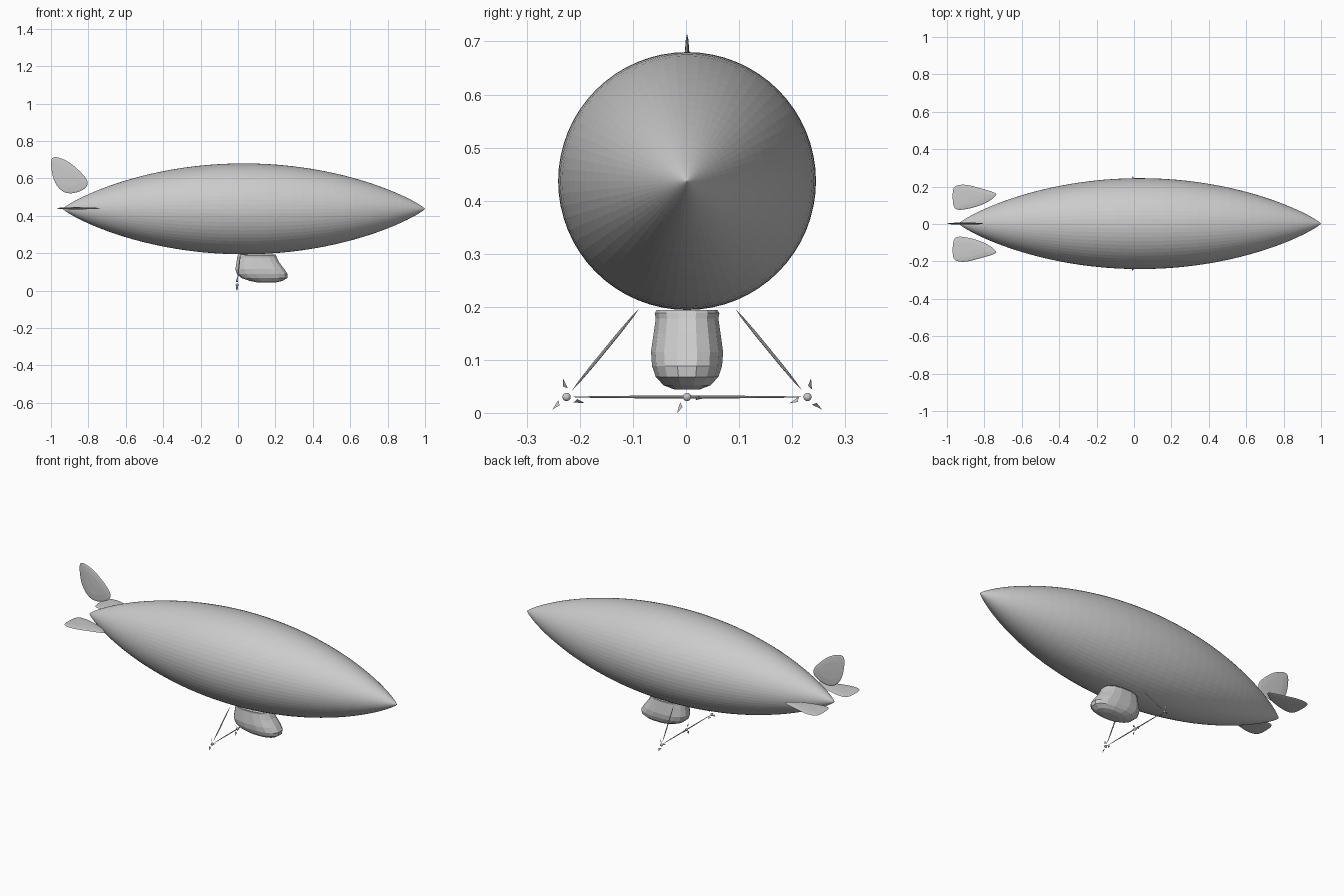
import bpy, bmesh
from math import sin, cos, pi, radians, copysign
from mathutils import Vector, Matrix

if "Cube" in bpy.data.objects:
    bpy.data.objects.remove(bpy.data.objects["Cube"], do_unlink=True)

grey = bpy.data.materials.new("pale grey")
grey.use_nodes = True
colour = (0.6, 0.6, 0.6, 1)
grey.diffuse_color = colour
grey.node_tree.nodes["Principled BSDF"].inputs["Base Color"].default_value = colour

MID_Y, AXIS_Z = 0.002, 0.437


def finish(bm, name):
    bmesh.ops.recalc_face_normals(bm, faces=bm.faces)
    mesh = bpy.data.meshes.new(name)
    bm.to_mesh(mesh)
    bm.free()
    mesh.materials.append(grey)
    ob = bpy.data.objects.new(name, mesh)
    bpy.context.collection.objects.link(ob)
    return ob


def loft(bm, rings):
    """Skin a list of closed rings; a one-point ring makes a tip."""
    loops = [[bm.verts.new(p) for p in ring] for ring in rings]
    for a, b in zip(loops, loops[1:]):
        n = max(len(a), len(b))
        for i in range(n):
            j = (i + 1) % n
            if len(a) == 1:
                bm.faces.new((a[0], b[i], b[j]))
            elif len(b) == 1:
                bm.faces.new((a[i], a[j], b[0]))
            else:
                bm.faces.new((a[i], a[j], b[j], b[i]))
    for end in (loops[0], loops[-1]):
        if len(end) > 2:
            bm.faces.new(end)


def rod(name, a, b, radius):
    """Thin spindle tapering to both ends."""
    a, b = Vector(a), Vector(b)
    turn = (b - a).to_track_quat('Z', 'Y')
    rings = [[a]]
    for t, s in ((0.1, 0.6), (0.3, 1), (0.7, 1), (0.9, 0.6)):
        rings.append([a.lerp(b, t) + turn @ Vector((cos(k * pi / 4), sin(k * pi / 4), 0)) * radius * s
                      for k in range(8)])
    rings.append([b])
    bm = bmesh.new()
    loft(bm, rings)
    return finish(bm, name)


# Hull: blunt-ended spindle along x
STEPS, SIDES = 48, 64
hull = [[(-0.937, MID_Y, AXIS_Z)]]
for s in range(1, STEPS):
    u = -cos(pi * s / STEPS)
    r = 0.243 * (1 - u * u) ** 0.85
    hull.append([(0.0315 + 0.9685 * u, MID_Y + r * cos(2 * pi * k / SIDES),
                  AXIS_Z + r * sin(2 * pi * k / SIDES)) for k in range(SIDES)])
hull.append([(1.0, MID_Y, AXIS_Z)])
bm = bmesh.new()
loft(bm, hull)
finish(bm, "hull")


# Tail fins: leaf outlines swollen to a thin lens
def fin(name, outline, place):
    pts = [Vector(p) for p in outline]
    for _ in range(2):
        pts = [p.lerp(q, t) for p, q in zip(pts, pts[1:] + pts[:1]) for t in (0.25, 0.75)]
    centre = sum(pts, Vector((0, 0))) / len(pts)
    rings = []
    for size, h in ((0, -1), (0.6, -0.8), (0.9, -0.4), (1, 0), (0.9, 0.4), (0.6, 0.8), (0, 1)):
        ring = [centre.lerp(p, size) for p in pts] if size else [centre]
        rings.append([place(p.x, p.y, 0.006 * h) for p in ring])
    bm = bmesh.new()
    loft(bm, rings)
    finish(bm, name)


upright = [(-0.99, 0.722), (-1.003, 0.68), (-0.985, 0.58), (-0.935, 0.523), (-0.875, 0.518),
           (-0.808, 0.548), (-0.802, 0.59), (-0.848, 0.642), (-0.912, 0.695)]
level = [(-0.971, 0.17), (-0.96, 0.205), (-0.904, 0.213), (-0.824, 0.192), (-0.74, 0.168),
         (-0.734, 0.153), (-0.78, 0.117), (-0.85, 0.089), (-0.935, 0.072), (-0.967, 0.088)]
fin("top_fin", upright, lambda a, b, h: (a, MID_Y + h, b))
for name, side in (("left_fin", 1), ("right_fin", -1)):
    fin(name, level, lambda a, b, h: (a, MID_Y + 0.002 + side * (b - 0.004), AXIS_Z + 0.003 + h))


# Gondola: rounded cabin, each ring is height, rear x, front x, half width
def soft(v):
    return copysign(abs(v) ** 0.8, v)


sections = [(0.194, 0.0, 0.2, 0.058), (0.188, -0.003, 0.205, 0.062), (0.178, -0.006, 0.208, 0.06),
            (0.15, -0.01, 0.223, 0.064), (0.115, -0.016, 0.25, 0.069), (0.088, -0.008, 0.268, 0.067),
            (0.068, 0.015, 0.266, 0.06), (0.052, 0.06, 0.24, 0.045), (0.044, 0.1, 0.205, 0.024)]
cabin = []
for z, x0, x1, w in sections:
    cabin.append([((x0 + x1) / 2 + (x1 - x0) / 2 * soft(cos(pi * (k + 0.5) / 8)),
                   MID_Y + w * soft(sin(pi * (k + 0.5) / 8)), z) for k in range(16)])
bm = bmesh.new()
loft(bm, cabin)
finish(bm, "gondola")

# Engine frame: cross bar and two slanting struts
ENGINE_X, ENGINE_Z = -0.005, 0.03
rod("cross_bar", (ENGINE_X, MID_Y - 0.227, ENGINE_Z), (ENGINE_X, MID_Y + 0.227, ENGINE_Z), 0.0025)
for name, side in (("left_strut", 1), ("right_strut", -1)):
    rod(name, (ENGINE_X, MID_Y + side * 0.217, 0.042), (0.013, MID_Y + side * 0.09, 0.197), 0.003)

# Engines: a round hub with three detached skewed blades
for name, y, start in (("right", -0.227, 95), ("middle", 0, 112), ("left", 0.227, 73)):
    hub = Vector((ENGINE_X, MID_Y + y, ENGINE_Z))
    bm = bmesh.new()
    bmesh.ops.create_uvsphere(bm, u_segments=16, v_segments=10, radius=0.0078,
                              matrix=Matrix.Translation(hub))
    finish(bm, name + "_engine_hub")
    bm = bmesh.new()
    for k in range(3):
        turn = Matrix.Rotation(radians(start + 120 * k), 3, 'X')
        blade = [(-0.006, 0.016, -0.004), (0.004, 0.02, 0.005), (-0.002, 0.036, 0.004)]
        front, back = [[bm.verts.new(hub + turn @ (Vector(p) + Vector((d, 0, 0)))) for p in blade]
                       for d in (0.0006, -0.0006)]
        bm.faces.new(front)
        bm.faces.new(back[::-1])
        for i in range(3):
            j = (i + 1) % 3
            bm.faces.new((front[i], back[i], back[j], front[j]))
    finish(bm, name + "_propeller")
